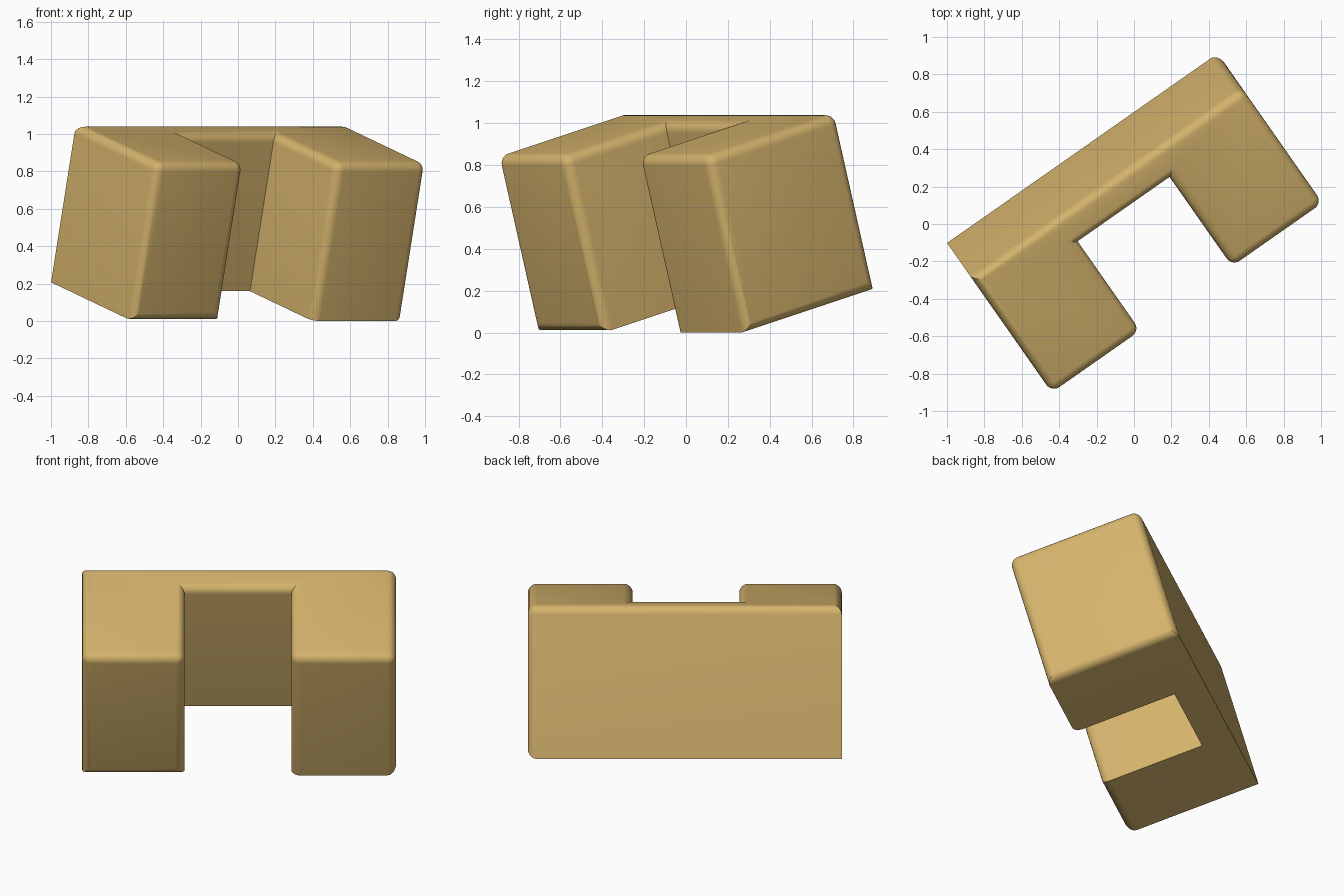
import bpy, bmesh
from math import radians
from mathutils import Matrix, Vector

if "Cube" in bpy.data.objects:
    bpy.data.objects.remove(bpy.data.objects["Cube"])

D, H = 0.784, 0.874              # depth and height of the block
LEFT, RIGHT = -0.877, 0.89       # ends of the block
NOTCH, WALL = 0.30, 0.18         # half notch width, back wall thickness
R = 0.05                         # edge rounding
YAW, TILT = radians(35), radians(15.3)

# U-shaped plan profile, legs facing -y
yn = D - WALL
profile = [(LEFT, 0), (-NOTCH, 0), (-NOTCH, yn), (NOTCH, yn),
           (NOTCH, 0), (RIGHT, 0), (RIGHT, D), (LEFT, D)]

bm = bmesh.new()
base = bm.faces.new([bm.verts.new((x, y, 0)) for x, y in profile])
ext = bmesh.ops.extrude_face_region(bm, geom=[base])
bmesh.ops.translate(bm, vec=(0, 0, H),
                    verts=[v for v in ext["geom"] if isinstance(v, bmesh.types.BMVert)])
bmesh.ops.recalc_face_normals(bm, faces=bm.faces)


def rounded(edge):
    a, b = (v.co for v in edge.verts)
    m = (a + b) / 2
    if abs(a.z - b.z) > 0.1:     # upright edges: leg fronts and back right corner
        return m.y < 0.01 or (m.y > D - 0.01 and m.x > 0)
    if m.z > H / 2:              # whole top rim
        return True
    # underside: right end, left leg front, notch wall
    return (m.x > RIGHT - 0.01 or (m.y < 0.01 and m.x < 0)
            or abs(m.y - yn) < 0.01)


bmesh.ops.bevel(bm, geom=[e for e in bm.edges if rounded(e)], offset=R,
                offset_type='OFFSET', segments=6, profile=0.5,
                affect='EDGES', clamp_overlap=True)

# Tilt forward, turn, and rest on the right leg's front edge
turn = Matrix.Rotation(YAW, 4, 'Z')
shift = turn @ Vector((0, -0.266, 0))
bm.transform(Matrix.Translation(shift) @ turn @ Matrix.Rotation(TILT, 4, 'X'))
mesh = bpy.data.meshes.new("notched_block")
bm.to_mesh(mesh)
bm.free()

block = bpy.data.objects.new("notched_block", mesh)
bpy.context.collection.objects.link(block)
mat = bpy.data.materials.new("tan")
mat.diffuse_color = (0.66, 0.45, 0.15, 1)
mat.use_nodes = True
mat.node_tree.nodes["Principled BSDF"].inputs["Base Color"].default_value = mat.diffuse_color
mesh.materials.append(mat)

bpy.context.view_layer.objects.active = block
block.select_set(True)
bpy.ops.object.shade_smooth_by_angle(angle=radians(30))
